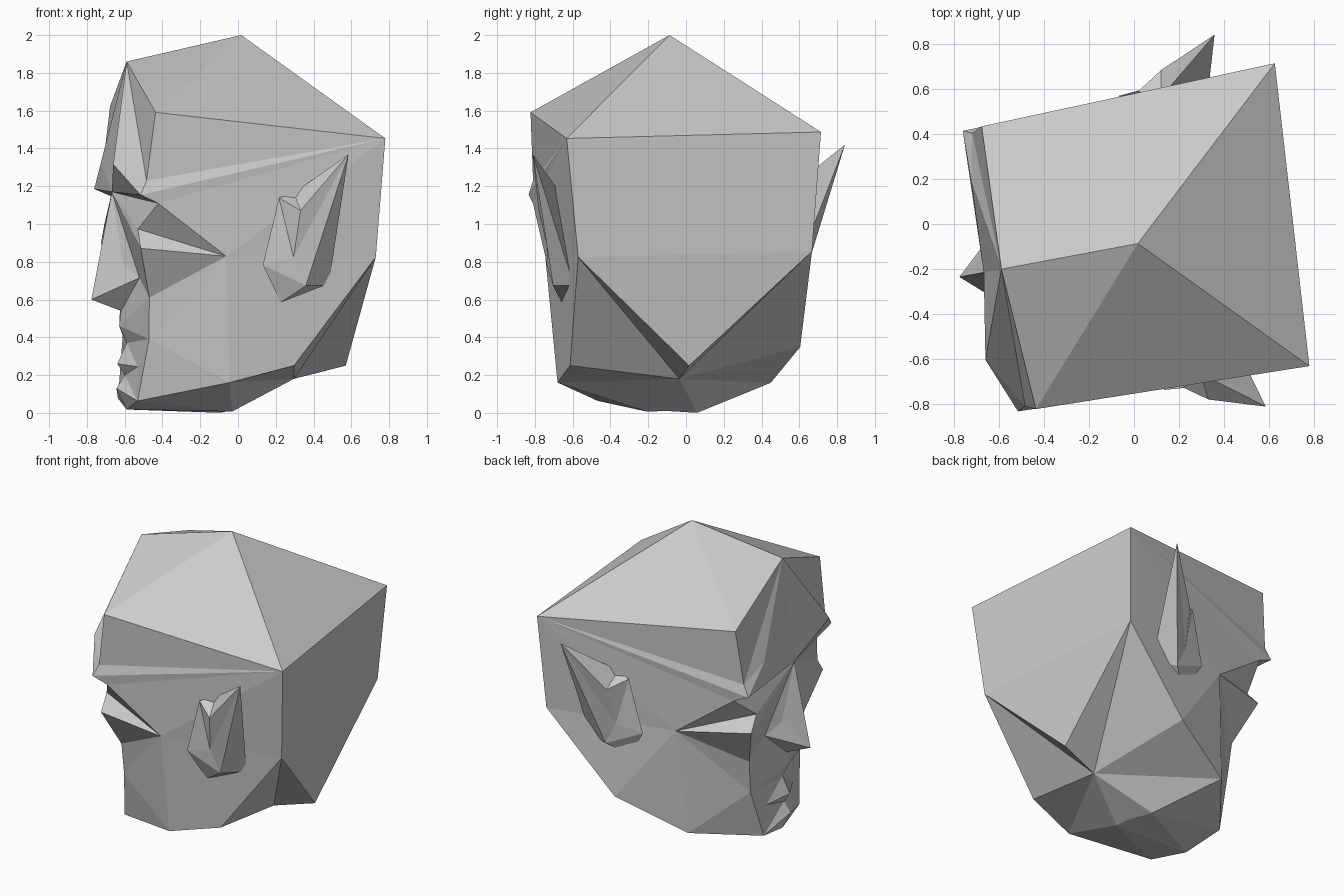
import bpy, bmesh
from mathutils import Vector

if "Cube" in bpy.data.objects:
    bpy.data.objects.remove(bpy.data.objects["Cube"])

# Head frame: u = front to back, w = sideways, z = up; the head is turned about z
def place(u, v, z):
    return Vector((-.56 + .983*u + (.06*u - .19)*v,
                   -.195 + .184*u + .99*v,
                   z + .025*v))

def mirrored(name, pts, patches, skew):
    """Build half a surface from named points and mirror it; skew shifts points on the far side."""
    bm = bmesh.new()
    near, far = {}, {}
    for k, (u, w, z) in pts.items():
        near[k] = bm.verts.new(place(u, -w, z))
        far[k] = near[k]
        if w:
            far[k] = bm.verts.new(place(u, w, z) + Vector(skew.get(k, (0, 0, 0))))
    for patch in patches:
        for f in patch.split(","):
            keys = f.split()
            bm.faces.new([near[k] for k in keys])
            bm.faces.new([far[k] for k in reversed(keys)])
    bmesh.ops.recalc_face_normals(bm, faces=bm.faces[:])
    me = bpy.data.meshes.new(name)
    bm.to_mesh(me)
    bm.free()
    ob = bpy.data.objects.new(name, me)
    bpy.context.collection.objects.link(ob)
    return ob

# Skull, jaw and underside
skull = dict(
    top=(.587, 0, 2), hair=(-.03, 0, 1.86), temple=(.003, .635, 1.607),
    back=(1.285, .68, 1.47), backm=(1.285, 0, 1.47),
    nape=(1.24, .61, .84), napem=(1.24, 0, .84),
    neck=(1.15, 0, .25), throat=(.87, 0, .18), hinge=(.79, .57, .265),
    jaw=(.43, .57, .175), under=(.52, .11, .01), underm=(.52, 0, .01))
crown = "top hair temple, top temple back, top back backm"
rear = "backm back nape napem, napem nape neck, nape throat neck, nape hinge throat"
base = "jaw hinge throat, jaw throat under, under throat underm"

# Brow, eye socket and cheek
brow = dict(
    brow=(-.043, .613, 1.245), ridge=(-.08, .63, 1.17), bump=(-.18, .38, 1.325),
    glabella=(-.10, 0, 1.245), bridge=(-.11, 0, 1.17),
    lid=(.02, .625, 1.125), socket=(-.06, .46, .985), cheek=(.40, .63, .845),
    under_eye=(-.061, .543, .885), side=(.015, .40, .62))
forehead = ("hair temple brow, hair brow bump, hair bump glabella, bump brow ridge,"
            "bump ridge bridge, bump bridge glabella, bridge ridge lid")
flank = ("temple back brow, brow back ridge, ridge back lid, lid back cheek,"
         "cheek back nape, cheek nape hinge, cheek hinge jaw")
eye = ("bridge lid socket, lid socket cheek, socket under_eye cheek,"
       "bridge under_eye socket, under_eye cheek side")

# Nose, mouth and chin
mouth = dict(
    tip=(-.22, 0, .6), wing_top=(-.07, .10, .79), wing=(0, .2, .72),
    nose_base=(-.06, 0, .54), upper=(-.07, 0, .46), corner=(.02, .37, .4),
    line=(-.03, 0, .37), lower=(-.08, 0, .26), lip=(-.01, .2, .25),
    dent=(-.04, 0, .2), chin=(-.085, 0, .13), chin_side=(-.024, .27, .07),
    chin_base=(-.03, 0, .018))
nose = ("bridge tip wing_top, bridge wing_top wing, wing_top tip wing,"
        "tip wing nose_base, bridge wing under_eye, wing under_eye side,"
        "wing side nose_base")
lips = ("nose_base side upper, upper side corner, upper corner line,"
        "line corner lip, line lip lower, lower lip dent, side cheek corner")
chin = ("dent lip chin_side, lip corner chin_side, dent chin_side chin,"
        "chin chin_side chin_base, corner cheek jaw, corner jaw chin_side,"
        "chin_side jaw under, chin_side under chin_base, chin_base under underm")

mirrored("head", {**skull, **brow, **mouth},
         [crown, rear, base, forehead, flank, eye, nose, lips, chin],
         dict(bump=(.09, .04, 0), hinge=(-.02, .09, .07), jaw=(-.1, 0, -.03),
              nape=(0, .03, 0), under=(-.03, .05, -.012)))

# Pointed ears, both sides
ear = dict(
    front=(.60, .66, .80), upper=(.69, .665, 1.155), rim=(.80, .74, 1.09),
    hollow=(.77, .675, .84), lobe=(.84, .67, .69), foot=(.71, .60, .60),
    tip=(1.06, .82, 1.39), root=(.98, .585, .69), crease=(.78, .62, 1.18))
ear_front = "front upper hollow, upper rim hollow, rim tip hollow, tip lobe hollow, lobe front hollow"
ear_back = "front foot lobe, foot root lobe, lobe root tip, upper crease rim, crease tip rim, crease root tip"
mirrored("ears", ear, [ear_front, ear_back], dict(tip=(-.02, .03, .01)))
